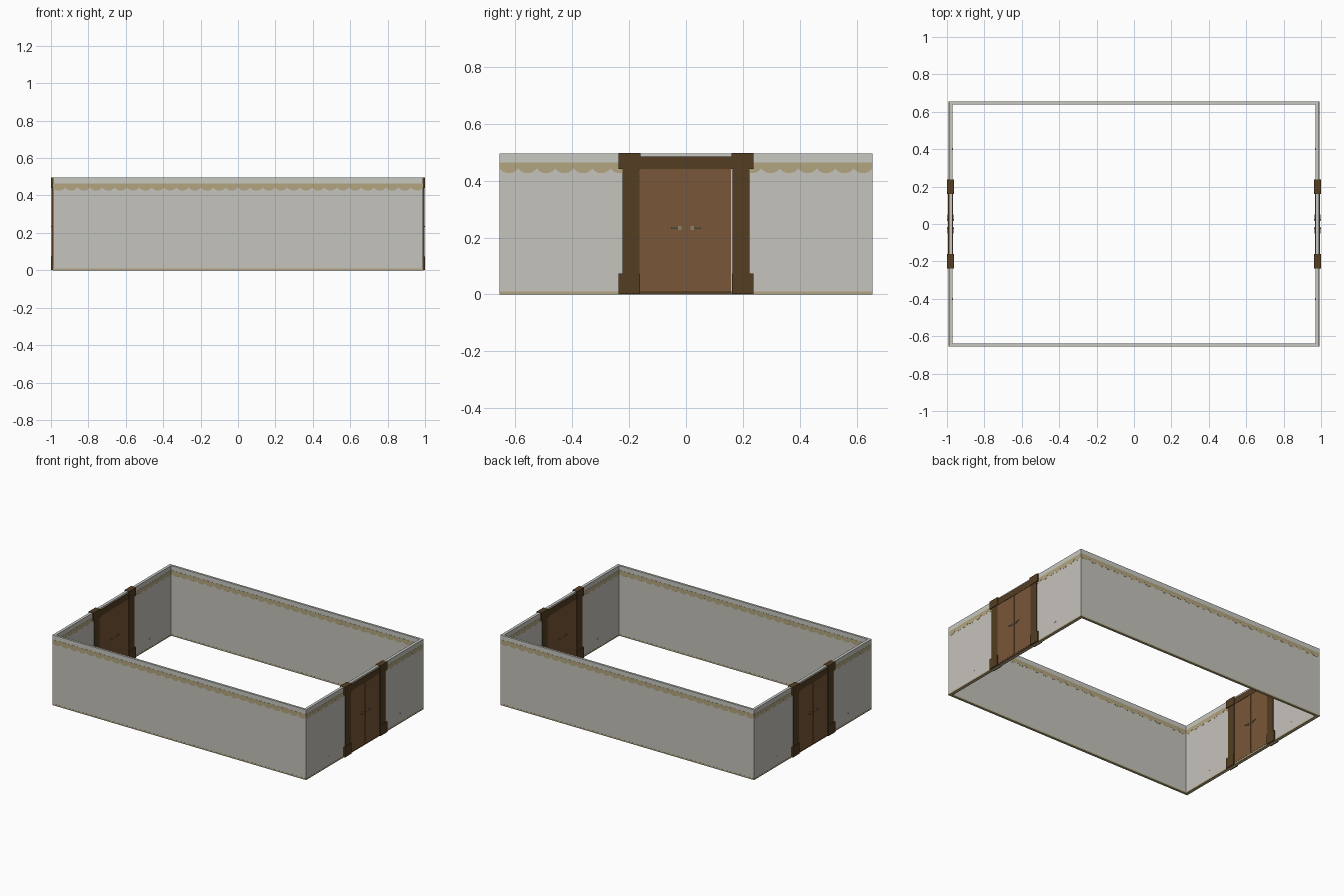
import bpy, bmesh, math

if "Cube" in bpy.data.objects:
    bpy.data.objects.remove(bpy.data.objects["Cube"])


def srgb(r, g, b):
    def f(c):
        c /= 255
        return c / 12.92 if c <= 0.04045 else ((c + 0.055) / 1.055) ** 2.4
    return (f(r), f(g), f(b), 1.0)


def material(name, *rgb):
    m = bpy.data.materials.new(name)
    m.diffuse_color = srgb(*rgb)
    m.use_nodes = True
    m.node_tree.nodes["Principled BSDF"].inputs["Base Color"].default_value = m.diffuse_color
    return m


WALL = material("warm grey plaster", 198, 195, 188)
TRIM = material("pale grey cornice", 200, 200, 194)
GOLD = material("dull gold", 178, 165, 126)
DOOR = material("door brown", 120, 86, 56)
FRAME = material("dark wood", 84, 61, 35)
METAL = material("handle metal", 138, 130, 108)


def finish(name, bm, mat):
    bmesh.ops.recalc_face_normals(bm, faces=bm.faces)
    me = bpy.data.meshes.new(name)
    bm.to_mesh(me)
    bm.free()
    me.materials.append(mat)
    ob = bpy.data.objects.new(name, me)
    bpy.context.collection.objects.link(ob)
    return ob


def box(name, x, y, z, mat):
    """Box from (min, max) pairs."""
    bm = bmesh.new()
    bmesh.ops.create_cube(bm, size=1)
    for v in bm.verts:
        for i, (a, b) in enumerate((x, y, z)):
            v.co[i] = (a + b) / 2 + v.co[i] * (b - a)
    return finish(name, bm, mat)


def ring(name, z0, z1, grow, mat):
    """Rectangular tube following the wall plan."""
    bm = bmesh.new()
    loops = []
    for hx, hy in ((0.99 + grow, 0.655 + grow), (0.97 - grow, 0.64 - grow)):
        for z in (z0, z1):
            loops.append([bm.verts.new((sx * hx, sy * hy, z))
                          for sx, sy in ((-1, -1), (1, -1), (1, 1), (-1, 1))])
    ob, ot, ib, it = loops
    for a, b in ((ob, ot), (ot, it), (it, ib), (ib, ob)):
        for i in range(4):
            j = (i + 1) % 4
            bm.faces.new((a[i], a[j], b[j], b[i]))
    return finish(name, bm, mat)


def scallops(name, start, end, offset, along_x):
    """Thin band with a scalloped lower edge, laid on a wall face."""
    bm = bmesh.new()
    n = max(1, round((end - start) / 0.066))
    per = 8
    rows = []
    for i in range(n * per + 1):
        t = start + (end - start) * i / (n * per)
        low = 0.443 - 0.017 * abs(math.sin(math.pi * i / per)) ** 0.7
        rows.append([bm.verts.new((t, offset, z) if along_x else (offset, t, z))
                     for z in (low, 0.463)])
    for a, b in zip(rows, rows[1:]):
        bm.faces.new((a[0], b[0], b[1], a[1]))
    ob = finish(name, bm, GOLD)
    mod = ob.modifiers.new("thickness", "SOLIDIFY")
    mod.thickness = 0.0012
    mod.offset = 0
    return ob


# Walls: gold skirting, plaster, pale cornice
ring("skirting", 0, 0.010, 0.0008, GOLD)
ring("wall", 0.010, 0.463, 0, WALL)
ring("cornice", 0.463, 0.495, 0, TRIM)

# Scalloped border on both faces of every wall
for s, side in ((-1, "front"), (1, "back")):
    scallops(side + "_outer_border", -0.99, 0.99, s * 0.6553, True)
    scallops(side + "_inner_border", -0.97, 0.97, s * 0.6397, True)
for s, side in ((-1, "left"), (1, "right")):
    for e in (-1, 1):
        for off, far, label in ((0.9903, 0.655, "outer"), (0.9697, 0.64, "inner")):
            a, b = sorted((e * 0.2, e * far))
            scallops(f"{side}_{label}_border", a, b, s * off, False)


# Doorways at both ends; s turns the whole set half a circle
def doorway(s, side):
    def part(name, half, y, z, mat, cx=0.981):
        return box(f"{side}_{name}", sorted((s * (cx - half), s * (cx + half))),
                   sorted((s * y[0], s * y[1])), z, mat)

    part("threshold", 0.0118, (-0.165, 0.16), (0.001, 0.012), FRAME)
    part("door_leaf_a", 0.0125, (-0.166, -0.0005), (0.012, 0.442), DOOR)
    part("door_leaf_b", 0.0125, (0.0005, 0.159), (0.012, 0.442), DOOR)
    part("lintel", 0.0145, (-0.165, 0.165), (0.441, 0.484), FRAME)
    for e, label in ((-1, "a"), (1, "b")):
        part("post_" + label, 0.015, (e * 0.164, e * 0.223), (0.07, 0.445), FRAME)
        part("post_base_" + label, 0.019, (e * 0.162, e * 0.237), (0.001, 0.074), FRAME)
        part("post_cap_" + label, 0.019, (e * 0.160, e * 0.237), (0.441, 0.497), FRAME)
        # Lever handles on both faces
        for f in (-1, 1):
            cx = 0.981 + f * 0.0145
            part("handle_plate", 0.0025, (e * 0.016, e * 0.028), (0.227, 0.240), METAL, cx)
            part("handle_stem", 0.004, (e * 0.020, e * 0.025), (0.232, 0.237), METAL,
                 cx + f * 0.001)
            part("handle_lever", 0.0012, (e * 0.020, e * 0.052), (0.232, 0.237), METAL,
                 cx + f * 0.0032)
        # Small wall sockets near the floor
        for x in (0.9903, 0.9697):
            part("socket", 0.001, (e * 0.395, e * 0.407), (0.066, 0.075), TRIM, x)


doorway(1, "right")
doorway(-1, "left")
